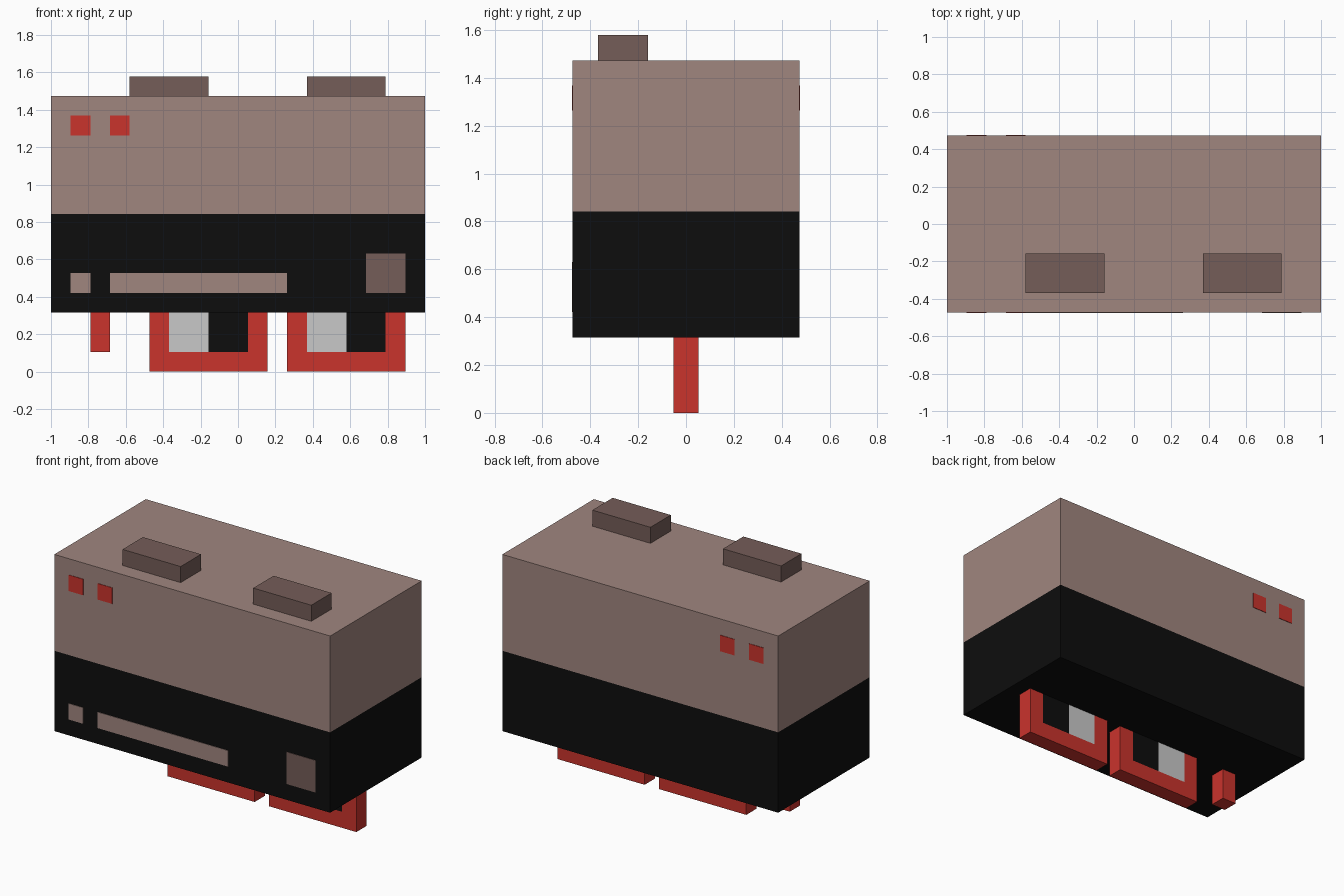
import bpy

if "Cube" in bpy.data.objects:
    bpy.data.objects.remove(bpy.data.objects["Cube"])

U = 2 / 19        # the whole model sits on a 19-unit-long block grid
EPS = 0.03        # plate thickness in grid units (about 0.003)


def material(name, rgb):
    """Flat colour given as 0-255 sRGB, stored as linear."""
    def lin(c):
        c /= 255
        return c / 12.92 if c <= 0.04045 else ((c + 0.055) / 1.055) ** 2.4
    m = bpy.data.materials.new(name)
    m.diffuse_color = (*map(lin, rgb), 1)
    m.use_nodes = True
    m.node_tree.nodes["Principled BSDF"].inputs["Base Color"].default_value = m.diffuse_color
    return m


TAUPE = material("taupe", (160, 134, 127))
BROWN = material("dark brown", (117, 93, 88))
BLACK = material("black", (13, 13, 13))
RED = material("red", (202, 51, 44))
GREY = material("light grey", (201, 201, 201))


def box(name, x, y, z, mat):
    """Box from (min, max) ranges in grid units."""
    bpy.ops.mesh.primitive_cube_add(size=1)
    ob = bpy.context.object
    ob.name = name
    ob.location = [(a + b) / 2 * U for a, b in (x, y, z)]
    ob.scale = [(b - a) * U for a, b in (x, y, z)]
    bpy.ops.object.transform_apply(location=True, rotation=False, scale=True)
    ob.data.materials.append(mat)
    return ob


def frame(name, x0):
    """U-shaped lens frame, 6 wide and 3 high, extruded one unit deep."""
    outline = [(0, 0), (6, 0), (6, 3), (5, 3), (5, 1), (1, 1), (1, 3), (0, 3)]
    n = len(outline)
    verts = [((x0 + x) * U, y * U, z * U) for y in (-0.5, 0.5) for x, z in outline]
    faces = [list(range(n)), list(range(2 * n - 1, n - 1, -1))]
    faces += [(i, i + n, (i + 1) % n + n, (i + 1) % n) for i in range(n)]
    mesh = bpy.data.meshes.new(name)
    mesh.from_pydata(verts, [], faces)
    mesh.materials.append(RED)
    bpy.context.collection.objects.link(bpy.data.objects.new(name, mesh))


# Two-tone body
DEPTH = (-4.5, 4.5)
box("lower_body", (-9.5, 9.5), DEPTH, (3, 8), BLACK)
box("upper_body", (-9.5, 9.5), DEPTH, (8, 14), TAUPE)

# Raised blocks on the roof
for i, x in enumerate((-5.5, 3.5)):
    box(f"roof_block_{i + 1}", (x, x + 4), (-3.5, -1.5), (14, 15), BROWN)

# Front plates on the lower body
FRONT = (-4.5 - EPS, -4.5)
BACK = (4.5, 4.5 + EPS)
box("short_stripe", (-8.5, -7.5), FRONT, (4, 5), TAUPE)
box("long_stripe", (-6.5, 2.5), FRONT, (4, 5), TAUPE)
box("front_panel", (6.5, 8.5), FRONT, (4, 6), BROWN)

# Red lights, on the front and the back
for side, y in (("front", FRONT), ("back", BACK)):
    for i, x in enumerate((-8.5, -6.5)):
        box(f"{side}_light_{i + 1}", (x, x + 1), y, (12, 13), RED)

# Glasses under the body: frames, two-tone lenses and the end of the arm
THICK = (-0.5, 0.5)
for i, x in enumerate((-4.5, 2.5)):
    frame(f"lens_frame_{i + 1}", x)
    box(f"lens_light_half_{i + 1}", (x + 1, x + 3), THICK, (1, 3), GREY)
    box(f"lens_dark_half_{i + 1}", (x + 3, x + 5), THICK, (1, 3), BLACK)
box("arm_end", (-7.5, -6.5), THICK, (1, 3), RED)
